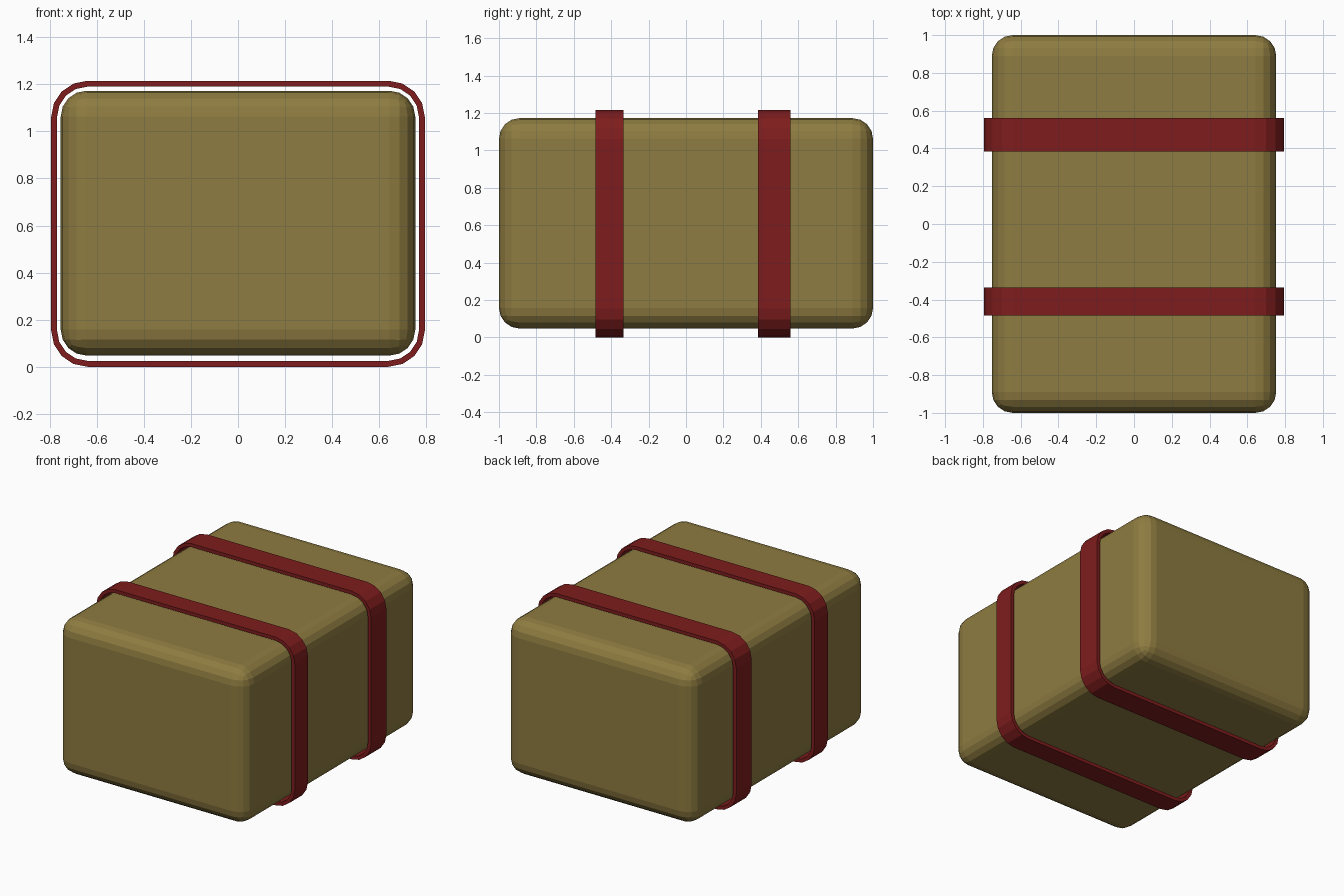
import bpy, bmesh, math

if "Cube" in bpy.data.objects:
    bpy.data.objects.remove(bpy.data.objects["Cube"])


def material(name, color):
    mat = bpy.data.materials.new(name)
    mat.diffuse_color = color
    mat.use_nodes = True
    mat.node_tree.nodes["Principled BSDF"].inputs["Base Color"].default_value = mat.diffuse_color
    return mat


def add_object(name, bm, mat):
    bmesh.ops.recalc_face_normals(bm, faces=bm.faces)
    mesh = bpy.data.meshes.new(name)
    bm.to_mesh(mesh)
    bm.free()
    mesh.materials.append(mat)
    obj = bpy.data.objects.new(name, mesh)
    bpy.context.collection.objects.link(obj)
    return obj


def rounded_rect(hx, hz, r, zc, segs=4):
    """Outline in x/z with rounded corners."""
    pts = []
    for q, (sx, sz) in enumerate([(1, 1), (-1, 1), (-1, -1), (1, -1)]):
        for i in range(segs + 1):
            a = math.pi / 2 * (q + i / segs)
            pts.append((sx * (hx - r) + r * math.cos(a),
                        zc + sz * (hz - r) + r * math.sin(a)))
    return pts


def strap(name, y0, y1, mat):
    """Hollow rectangular band with rounded corners."""
    outer = rounded_rect(0.794, 0.6075, 0.155, 0.6075)
    inner = rounded_rect(0.769, 0.5825, 0.13, 0.6075)
    bm = bmesh.new()
    rings = [[bm.verts.new((x, y, z)) for x, z in loop]
             for loop, y in ((outer, y0), (outer, y1), (inner, y1), (inner, y0))]
    n = len(outer)
    for k in range(4):
        a, b = rings[k], rings[(k + 1) % 4]
        for i in range(n):
            j = (i + 1) % n
            bm.faces.new((a[i], a[j], b[j], b[i]))
    return add_object(name, bm, mat)


tan = material("tan_cloth", (0.27, 0.20, 0.052, 1))
red = material("red_strap", (0.21, 0.012, 0.012, 1))

# Rounded bundle body
bm = bmesh.new()
bmesh.ops.create_cube(bm, size=1)
for v in bm.verts:
    v.co = (v.co.x * 1.506, v.co.y * 2, v.co.z * 1.125 + 0.61)
body = add_object("bundle_body", bm, tan)
bevel = body.modifiers.new("rounded_edges", 'BEVEL')
bevel.width = 0.11
bevel.segments = 4

# Two straps around the body
strap("front_strap", -0.485, -0.335, red)
strap("back_strap", 0.385, 0.56, red)
